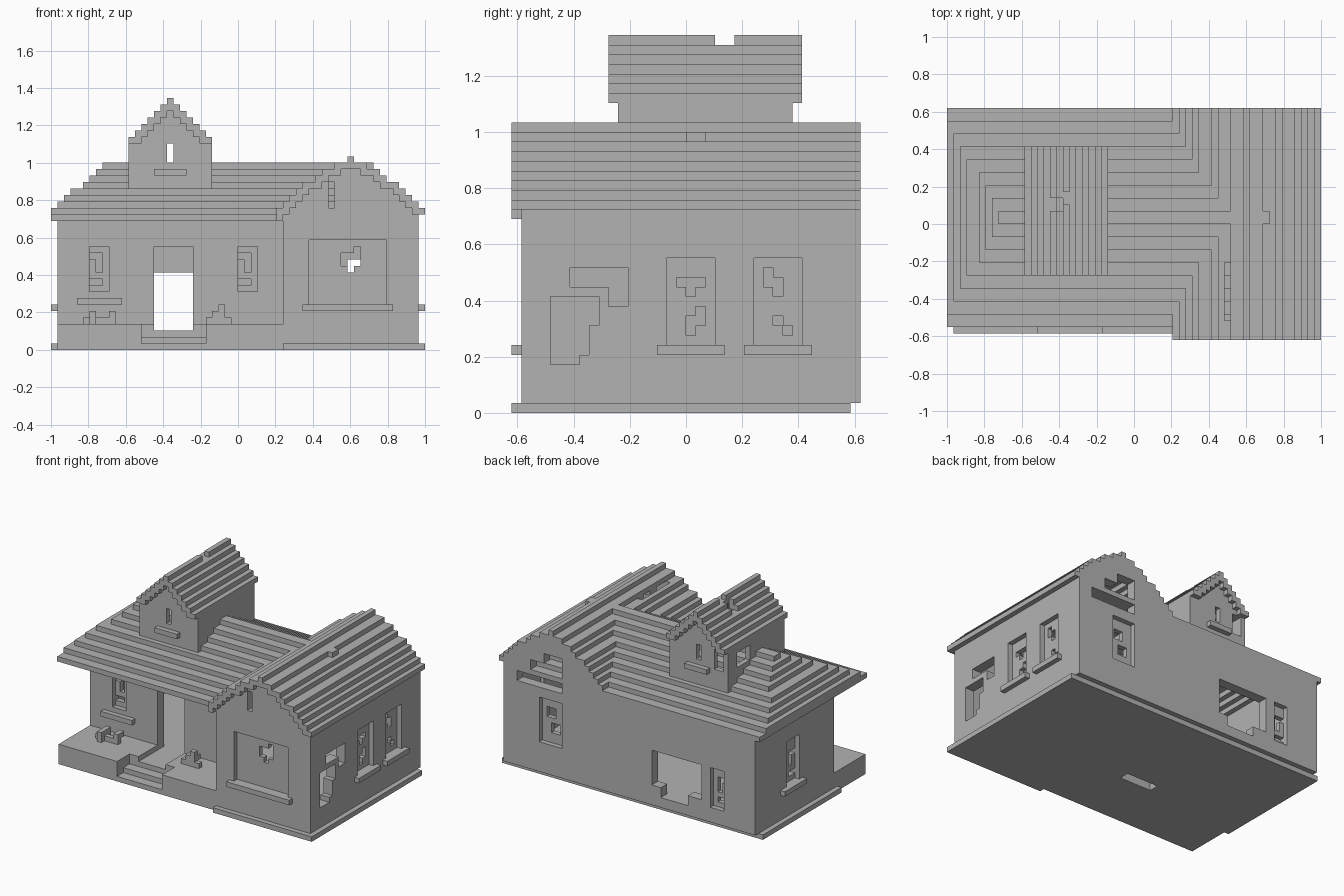
import bpy, bmesh

if "Cube" in bpy.data.objects:
    bpy.data.objects.remove(bpy.data.objects["Cube"], do_unlink=True)

UNIT = 2 / 58          # size of one building block
HALF_W, HALF_D = 29, 18

grey = bpy.data.materials.new("plain_grey")
grey.use_nodes = True
tone = (0.45, 0.45, 0.45, 1)
grey.diffuse_color = tone
grey.node_tree.nodes["Principled BSDF"].inputs["Base Color"].default_value = tone


class Part:
    """A part made of blocks; boxes are given as x, y and z ranges in blocks."""

    def __init__(self, name):
        self.name, self.cells = name, set()

    def box(self, x, y, z):
        return {(i, j, k) for i in range(*x) for j in range(*y) for k in range(*z)}

    def add(self, x, y, z):
        self.cells |= self.box(x, y, z)

    def cut(self, x, y, z):
        self.cells -= self.box(x, y, z)

    def build(self):
        bm = bmesh.new()
        corners = {}

        def vert(p):
            if p not in corners:
                corners[p] = bm.verts.new(((p[0] - HALF_W) * UNIT, (p[1] - HALF_D) * UNIT, p[2] * UNIT))
            return corners[p]

        # keep only the outside faces of the blocks
        for cell in sorted(self.cells):
            for axis in range(3):
                for side in (0, 1):
                    near = list(cell)
                    near[axis] += 2 * side - 1
                    if tuple(near) in self.cells:
                        continue
                    ring = []
                    for a, b in ((0, 0), (1, 0), (1, 1), (0, 1)):
                        p = list(cell)
                        p[axis] += side
                        p[(axis + 1) % 3] += a
                        p[(axis + 2) % 3] += b
                        ring.append(vert(tuple(p)))
                    bm.faces.new(ring if side else ring[::-1])
        bmesh.ops.dissolve_limit(bm, angle_limit=0.01, verts=bm.verts, edges=bm.edges)
        mesh = bpy.data.meshes.new(self.name)
        bm.to_mesh(mesh)
        bm.free()
        mesh.materials.append(grey)
        obj = bpy.data.objects.new(self.name, mesh)
        bpy.context.collection.objects.link(obj)


BACK = HALF_D * 2
WIDE = HALF_W * 2

# Foundation: floor slab with a trapdoor, and the trim around its foot
floor = Part("floor_slab")
floor.add((1, 57), (11, 35), (0, 3))
floor.add((36, 57), (1, 11), (0, 3))
floor.cut((21, 28), (10, 15), (0, 3))
floor.build()

trim = Part("base_trim")
trim.add((0, 1), (10, 35), (0, 1))
trim.add((57, WIDE), (0, 35), (0, 1))
trim.add((36, 57), (0, 1), (0, 1))
trim.build()

# Porch with steps sunk into it
porch = Part("porch")
porch.add((1, 36), (1, 11), (0, 4))
for n in range(2):
    porch.cut((14, 24), (1 + 2 * n, 3 + 2 * n), (1 + n, 4))
porch.cut((16, 22), (5, 11), (3, 4))
porch.build()

# Walls
EAVE = 20
WING_HALF = [11.5, 10.5, 9.5, 8.5, 7.5, 5.5, 4.5, 2.5, 0.5]
MID = 46.5


def span(centre, half):
    return int(centre - half), int(centre + half)


walls = Part("walls")
walls.add((1, 36), (11, 13), (0, EAVE))
walls.add((1, 3), (11, BACK), (0, EAVE))
walls.add((55, 57), (1, BACK), (0, 22))
walls.add((1, 57), (34, BACK), (0, EAVE))
walls.add((36, 57), (1, 3), (0, 21))
walls.add((36, 38), (1, 13), (0, 21))
for n, half in enumerate(WING_HALF):
    for y in ((1, 3), (34, BACK)):
        walls.add(span(MID, max(half - 1, 0.5)), y, (EAVE, 22 + n))
walls.cut((1, 57), (35, BACK), (0, 1))

# Door, and back openings
walls.cut((16, 22), (11, 13), (3, 16))
walls.cut((13, 24), (34, BACK), (5, 12))
walls.cut((16, 22), (34, BACK), (3, 5))
for right, z in ((54, (18, 21)), (51, (21, 23)), (48, (23, 25))):
    walls.cut((44, right), (34, BACK), z)
walls.cut((43, 44), (1, 3), (22, 26))


def window_y(x, z, outer, inner, holes):
    """Window in a front or back wall: sunk pane with broken holes."""
    walls.cut(x, (outer, outer + 1), z)
    for a, b, w, h in holes:
        walls.cut((x[0] + a, x[0] + a + w), (inner, inner + 1), (z[0] + b, z[0] + b + h))


def window_x(y, z, outer, inner, holes):
    """Window in a side wall."""
    walls.cut((outer, outer + 1), y, z)
    for a, b, w, h in holes:
        walls.cut((inner, inner + 1), (y[0] + a, y[0] + a + w), (z[0] + b, z[0] + b + h))


SMALL = [(0, 1, 2, 1), (1, 3, 1, 2), (0, 5, 2, 1)]
window_y((6, 9), (9, 16), 11, 12, SMALL)
window_y((29, 32), (9, 16), 11, 12, SMALL)
window_y((40, 52), (7, 17), 1, 2, [(5, 6, 3, 2), (6, 5, 1, 1), (7, 8, 1, 1)])
window_y((44, 49), (7, 16), 35, 34, [(1, 2, 2, 2), (2, 5, 2, 2)])
window_y((8, 11), (4, 12), 35, 34, SMALL)
window_x((16, 21), (7, 16), 56, 55, [(2, 1, 1, 2), (3, 2, 1, 2), (1, 6, 3, 1), (2, 5, 1, 1)])
window_x((25, 30), (7, 16), 56, 55, [(2, 2, 1, 1), (3, 1, 1, 1), (1, 6, 1, 2), (2, 5, 1, 2)])
window_x((22, 26), (7, 16), 1, 2, SMALL)

# Broken opening in the right wall
for y, z in (((6, 12), (13, 15)), ((10, 12), (11, 15)), ((4, 7), (5, 12)),
             ((4, 9), (9, 12)), ((7, 8), (6, 9))):
    walls.cut((55, 57), y, z)
walls.build()

# Window sills
sills = Part("window_sills")
sills.add((39, 53), (0, 1), (6, 7))
sills.add((4, 11), (10, 11), (7, 8))
sills.add((57, WIDE), (15, 22), (6, 7))
sills.add((57, WIDE), (24, 31), (6, 7))
sills.add((0, 1), (21, 28), (6, 7))
sills.build()

# Hipped main roof: stepped rings
hip = Part("main_roof")
INSET = [0, 0, 1, 2, 3, 5, 6, 7, 8]
for n, inset in enumerate(INSET):
    z = (EAVE + n, EAVE + n + 1)
    low, high = 2 + 2 * n, BACK - 2 * n
    hip.add((inset, WIDE - inset), (low, high), z)
    if n < 7:
        hip.cut((inset + 3, WIDE - inset - 3), (low + 4, high - 4), z)
# the eaves at the wing follow the wing roof
hip.cut((57, WIDE), (0, BACK), (EAVE, 21))
hip.cut((36, 57), (0, 11), (EAVE, 21))
hip.build()

# Gabled wing roof
wing = Part("wing_roof")
for n, half in enumerate(WING_HALF):
    z = (21 + n, 22 + n)
    wing.add(span(MID, half), (0, BACK), z)
    if n < 8:
        hollow = WING_HALF[n + 1] - 1
        if hollow > 0:
            wing.cut(span(MID, hollow), (0, BACK), z)
wing.add((35, 36), (0, 3), (EAVE, 21))
# broken patch on the left slope
for x, y in (((43, 45), (2, 6)), ((43, 44), (6, 12)), ((44, 46), (8, 10))):
    wing.cut(x, y, (25, 28))
wing.build()

# Dormer tower
TOWER = 18.5
tower = Part("dormer_walls")
tower.add((12, 25), (11, 29), (23, 32))
tower.cut((13, 24), (12, 28), (23, 32))
for n in range(6):
    for y in ((11, 12), (28, 29)):
        tower.add(span(TOWER, 5.5 - n), y, (32 + n, 33 + n))
for y in ((11, 12), (28, 29)):
    tower.cut((18, 19), y, (29, 32))
tower.cut((12, 13), (22, 26), (28, 31))
tower.cut((13, 15), (28, 29), (28, 32))
tower.add((16, 21), (10, 11), (27, 28))
tower.add((16, 21), (29, 30), (27, 28))
tower.build()

peak = Part("dormer_roof")
for n in range(7):
    half, z = 6.5 - n, (32 + n, 33 + n)
    peak.add(span(TOWER, half), (10, 30), z)
    if half > 2:
        peak.cut(span(TOWER, half - 2), (10, 30), z)
peak.cut((18, 19), (21, 23), (38, 39))
peak.cut((16, 18), (20, 22), (36, 38))
peak.build()

# Porch plants
plants = Part("porch_plants")
for x, y, z in (((5, 10), (7, 8), (4, 5)), ((6, 7), (6, 9), (4, 6)), ((9, 10), (7, 9), (5, 6)),
                ((24, 28), (7, 8), (4, 5)), ((25, 27), (7, 9), (5, 6)), ((26, 27), (7, 8), (6, 7))):
    plants.add(x, y, z)
plants.build()
